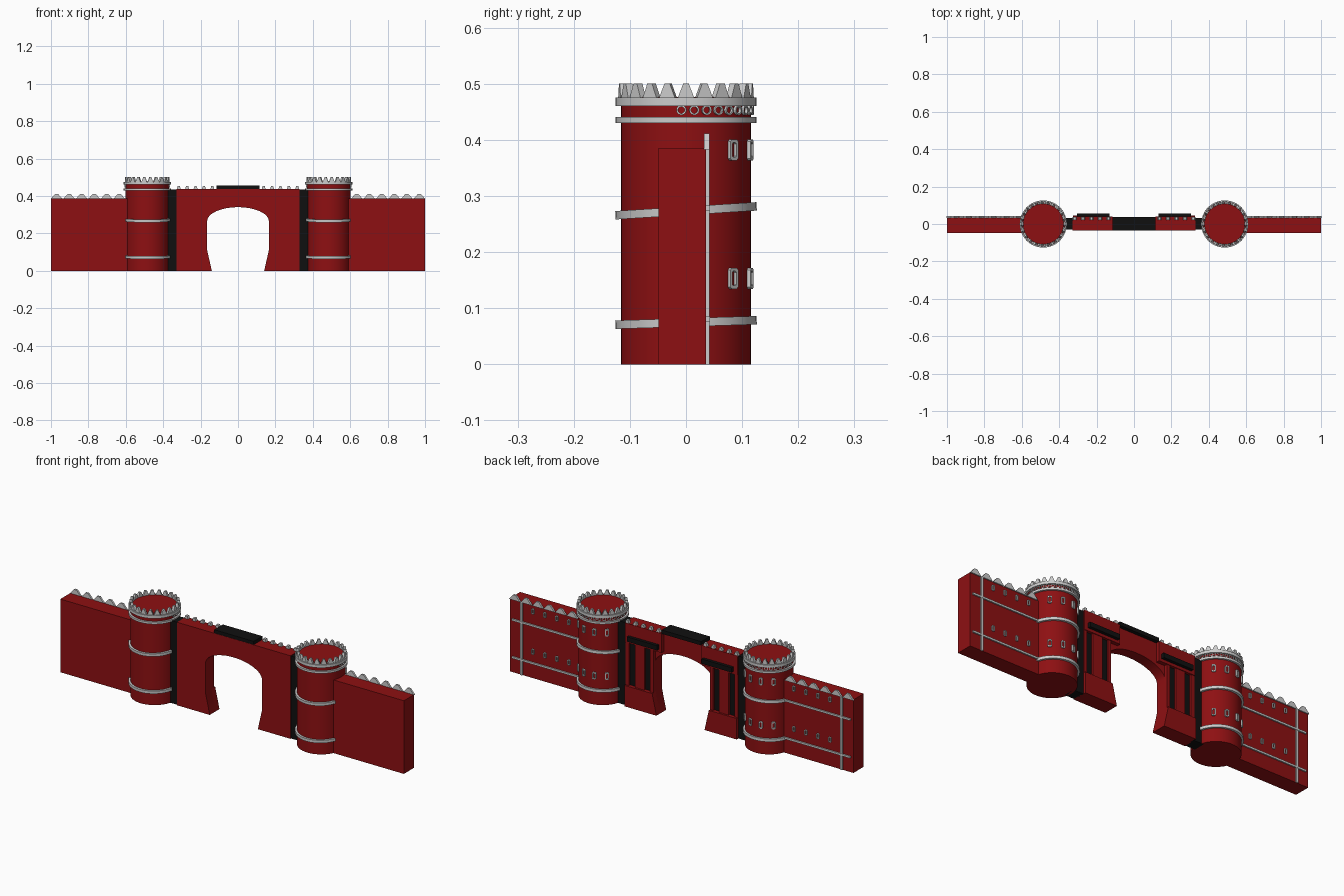
import bpy, bmesh
from math import sin, cos, pi, radians
from mathutils import Matrix, Vector

if "Cube" in bpy.data.objects:
    bpy.data.objects.remove(bpy.data.objects["Cube"])


def material(name, rgb):
    m = bpy.data.materials.new(name)
    m.diffuse_color = (*rgb, 1)
    m.use_nodes = True
    m.node_tree.nodes["Principled BSDF"].inputs["Base Color"].default_value = m.diffuse_color
    return m


RED = material("red_paint", (0.27, 0.005, 0.006))
BLACK = material("black_paint", (0.005, 0.005, 0.005))


def finish(bm, name, mat=None, smooth=False):
    bmesh.ops.recalc_face_normals(bm, faces=bm.faces)
    me = bpy.data.meshes.new(name)
    bm.to_mesh(me)
    bm.free()
    ob = bpy.data.objects.new(name, me)
    bpy.context.collection.objects.link(ob)
    if mat:
        me.materials.append(mat)
    if smooth:
        bpy.ops.object.select_all(action='DESELECT')
        ob.select_set(True)
        bpy.context.view_layer.objects.active = ob
        bpy.ops.object.shade_smooth_by_angle(angle=radians(30))
    return ob


def prism(bm, pts, y0, y1, mx=Matrix()):
    """Extrude an (x, z) outline from y0 to y1."""
    a, b = ([bm.verts.new(mx @ Vector((x, y, z))) for x, z in pts] for y in (y0, y1))
    bm.faces.new(a)
    bm.faces.new(b[::-1])
    for i in range(len(pts)):
        j = (i + 1) % len(pts)
        bm.faces.new((a[i], a[j], b[j], b[i]))


def box(bm, x0, x1, y0, y1, z0, z1):
    prism(bm, [(x0, z0), (x1, z0), (x1, z1), (x0, z1)], y0, y1)


def frame(bm, outer, inner, depth, mx):
    """Plate with a hole, standing out along local +y."""
    loops = [[bm.verts.new(mx @ Vector((x, y, z))) for x, z in pts]
             for pts, y in ((outer, -.003), (outer, depth), (inner, depth), (inner, -.003))]
    n = len(outer)
    for k in range(4):
        p, q = loops[k], loops[(k + 1) % 4]
        for i in range(n):
            j = (i + 1) % n
            bm.faces.new((p[i], p[j], q[j], q[i]))


def octagon(w, h, c):
    return [(w, h - c), (w - c, h), (c - w, h), (-w, h - c),
            (-w, c - h), (c - w, -h), (w - c, -h), (w, c - h)]


def circle(r, n):
    return [(r * cos(2 * pi * i / n), r * sin(2 * pi * i / n)) for i in range(n)]


def window(bm, mx, k=1.0):
    frame(bm, octagon(.010 * k, .019 * k, .004 * k), octagon(.005 * k, .013 * k, .002 * k), .006, mx)


def around(cx, deg, r, z):
    """Place local +y outwards on a tower."""
    a = radians(deg)
    return (Matrix.Translation((cx + r * cos(a), r * sin(a), z))
            @ Matrix.Rotation(a - pi / 2, 4, 'Z'))


def merlon(w, t, h):
    return [(-w, 0), (w, 0), (t, h), (-t, h)]


R = .116
for s, side in ((1, "right"), (-1, "left")):
    cx = .485 * s

    def sbox(bm, x0, x1, *rest):
        box(bm, min(s * x0, s * x1), max(s * x0, s * x1), *rest)

    # Round tower
    bm = bmesh.new()
    bmesh.ops.create_cone(bm, cap_ends=True, segments=48, radius1=R, radius2=R, depth=.476,
                          matrix=Matrix.Translation((cx, 0, .238)))
    finish(bm, side + "_tower", RED, True)

    # Tower bands, the lower two slightly tilted
    bm = bmesh.new()
    for z, h, tilt in ((.076, .012, .032), (.275, .012, .063), (.437, .008, 0), (.469, .012, 0)):
        mx = (Matrix.Translation((cx, 0, z)) @ Matrix.Rotation(tilt, 4, 'X')
              @ Matrix.Rotation(pi / 2, 4, 'X') @ Matrix.Translation((0, -h / 2, 0)))
        frame(bm, circle(.126, 48), circle(.112, 48), h, mx)
    finish(bm, side + "_tower_bands", None, True)

    # Tower battlements
    bm = bmesh.new()
    for i in range(22):
        prism(bm, merlon(.015, .005, .026), -.010, .003, around(cx, i * 360 / 22, .117, .474))
    finish(bm, side + "_tower_battlements")

    # Ring ornaments and windows on the detailed face
    bm = bmesh.new()
    for i in range(18):
        frame(bm, circle(.009, 12), circle(.006, 12), .005, around(cx, -4 + i * 188 / 17, R, .453))
    finish(bm, side + "_tower_rings")
    bm = bmesh.new()
    for z in (.153, .382):
        for deg in (45, 75, 105, 135):
            window(bm, around(cx, deg, R, z))
    finish(bm, side + "_tower_windows")

    # Side wall
    bm = bmesh.new()
    sbox(bm, .56, 1, -.049, .036, 0, .385)
    finish(bm, side + "_wall", RED)

    # Wall trim: two bands and an upright strip
    bm = bmesh.new()
    for z in (.08, .278):
        sbox(bm, .58, .985, .034, .043, z - .005, z + .005)
    sbox(bm, .925, .938, .034, .042, 0, .385)
    finish(bm, side + "_wall_trim")

    # Wall windows and battlements
    bm = bmesh.new()
    for z in (.14, .352):
        for x in (.655, .725, .795, .865):
            window(bm, Matrix.Translation((s * x, .036, z)), .75)
    finish(bm, side + "_wall_windows")
    bm = bmesh.new()
    for i in range(6):
        prism(bm, merlon(.032, .008, .028), .032, .042,
              Matrix.Translation((s * (.635 + i * .067), 0, .383)))
    finish(bm, side + "_wall_battlements")

    # Dark joint between gate and tower
    bm = bmesh.new()
    sbox(bm, .325, .385, -.03, .032, 0, .434)
    finish(bm, side + "_gate_joint", BLACK)

    # Pier relief: base block, columns and lintel
    bm = bmesh.new()
    prism(bm, [(s * .14, 0), (s * .327, 0), (s * .327, .11), (s * .165, .11)], .015, .046)
    for x0, x1 in ((.165, .183), (.217, .273), (.307, .327)):
        sbox(bm, x0, x1, .015, .036, .108, .337)
    sbox(bm, .115, .327, .015, .04, .335, .437)
    finish(bm, side + "_pier_relief", RED)

    # Dark pier slots and overhanging bar
    bm = bmesh.new()
    for x0, x1 in ((.182, .218), (.272, .308)):
        sbox(bm, x0, x1, .018, .026, .109, .336)
    sbox(bm, .13, .305, .035, .056, .35, .375)
    finish(bm, side + "_pier_dark_panels", BLACK)

    # Small gate battlements
    bm = bmesh.new()
    for i in range(5):
        prism(bm, merlon(.011, .006, .017), .022, .038,
              Matrix.Translation((s * (.137 + i * .045), 0, .435)))
    finish(bm, side + "_gate_battlements")

# Gate body with arched opening
arch = [(.165 * cos(pi * i / 24), .265 + .075 * sin(pi * i / 24)) for i in range(25)]
outline = ([(.33, 0), (.33, .437), (-.33, .437), (-.33, 0), (-.14, 0), (-.165, .11)]
           + arch[::-1] + [(.165, .11), (.14, 0)])
bm = bmesh.new()
prism(bm, outline, -.035, .02)
finish(bm, "gate_arch", RED, True)

# Dark roof over the gate
bm = bmesh.new()
box(bm, -.115, .115, -.034, .038, .435, .455)
finish(bm, "gate_roof", BLACK)
